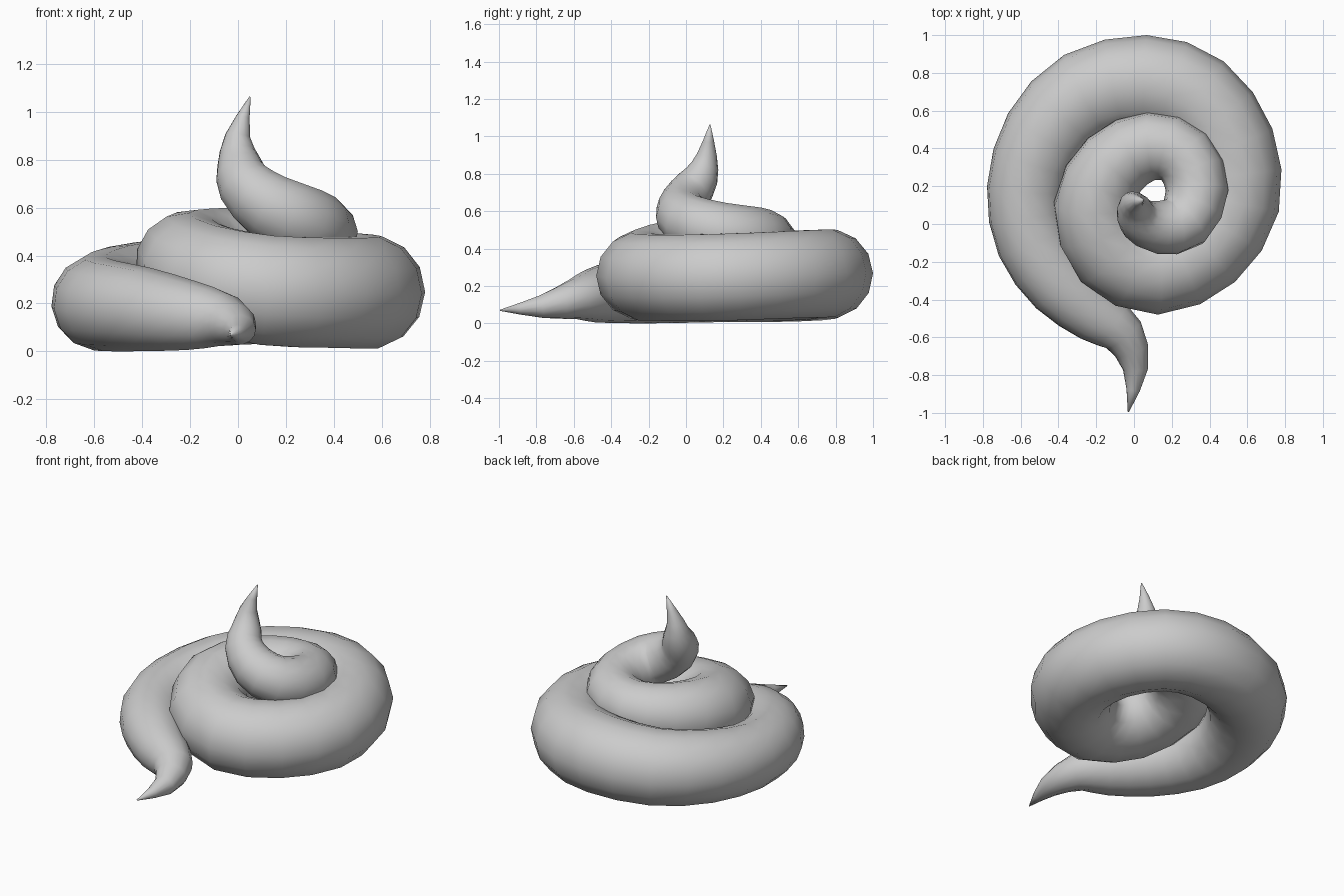
import bpy, bmesh, math
from mathutils import Vector

if "Cube" in bpy.data.objects:
    bpy.data.objects.remove(bpy.data.objects["Cube"])

SIDES = 14
STEPS = 2
INNER = 1.1   # the coil is a little fuller on its inward side

# Centre line of the coil with thickness: x, y, z, radius (tail to top tip)
PATH = [
    (-.03, -.995, .07, .003), (.005, -.77, .09, .063), (-.06, -.59, .13, .11),
    (-.20, -.49, .15, .145), (-.39, -.33, .175, .175), (-.54, -.10, .19, .19),
    (-.58, .18, .205, .20), (-.48, .47, .225, .22), (-.26, .69, .245, .233),
    (.06, .760, .265, .24), (.33, .67, .265, .24), (.51, .42, .255, .238),
    (.535, .12, .245, .238), (.38, -.13, .245, .235), (.12, -.245, .255, .235),
    (-.12, -.145, .305, .228), (-.215, .10, .37, .213), (-.11, .32, .41, .19),
    (.09, .42, .43, .175), (.27, .36, .46, .165), (.34, .18, .49, .16),
    (.27, .01, .545, .15), (.13, -.02, .61, .138), (.03, .02, .70, .115),
    (.005, .08, .79, .09), (0, .11, .90, .052), (.05, .128, 1.062, .003),
]


def smooth_path(points, steps):
    """Catmull-Rom through the key points."""
    p = [Vector(q) for q in points]
    p = [2 * p[0] - p[1]] + p + [2 * p[-1] - p[-2]]
    out = []
    for a, b, c, d in zip(p, p[1:], p[2:], p[3:]):
        for i in range(steps):
            t = i / steps
            out.append(0.5 * (2 * b + (c - a) * t + (2 * a - 5 * b + 4 * c - d) * t * t
                              + (3 * b - a - 3 * c + d) * t ** 3))
    return out + [p[-2]]


def sweep(name, points):
    """Round tube of varying radius along the path, closed at both ends."""
    bm = bmesh.new()
    rings = []
    centres = [q.to_3d() for q in points]
    up = Vector((0, 0, 1))
    for i, c in enumerate(centres):
        tangent = (centres[min(i + 1, len(centres) - 1)] - centres[max(i - 1, 0)]).normalized()
        up = (up - tangent * up.dot(tangent)).normalized()
        side = tangent.cross(up)
        r = points[i].w
        ring = []
        for k in range(SIDES):
            a = 2 * math.pi * k / SIDES
            s = math.cos(a) * (INNER if math.cos(a) > 0 else 1)
            ring.append(bm.verts.new(c + r * (s * side + math.sin(a) * up)))
        rings.append(ring)
    for r0, r1 in zip(rings, rings[1:]):
        for k in range(SIDES):
            j = (k + 1) % SIDES
            bm.faces.new((r0[k], r0[j], r1[j], r1[k]))
    bm.faces.new(rings[0])
    bm.faces.new(rings[-1])
    bmesh.ops.recalc_face_normals(bm, faces=bm.faces)
    for f in bm.faces:
        f.smooth = True
    mesh = bpy.data.meshes.new(name)
    bm.to_mesh(mesh)
    bm.free()
    obj = bpy.data.objects.new(name, mesh)
    bpy.context.collection.objects.link(obj)
    return obj


# Single tapered coil
sweep("swirl_coil", smooth_path(PATH, STEPS))
